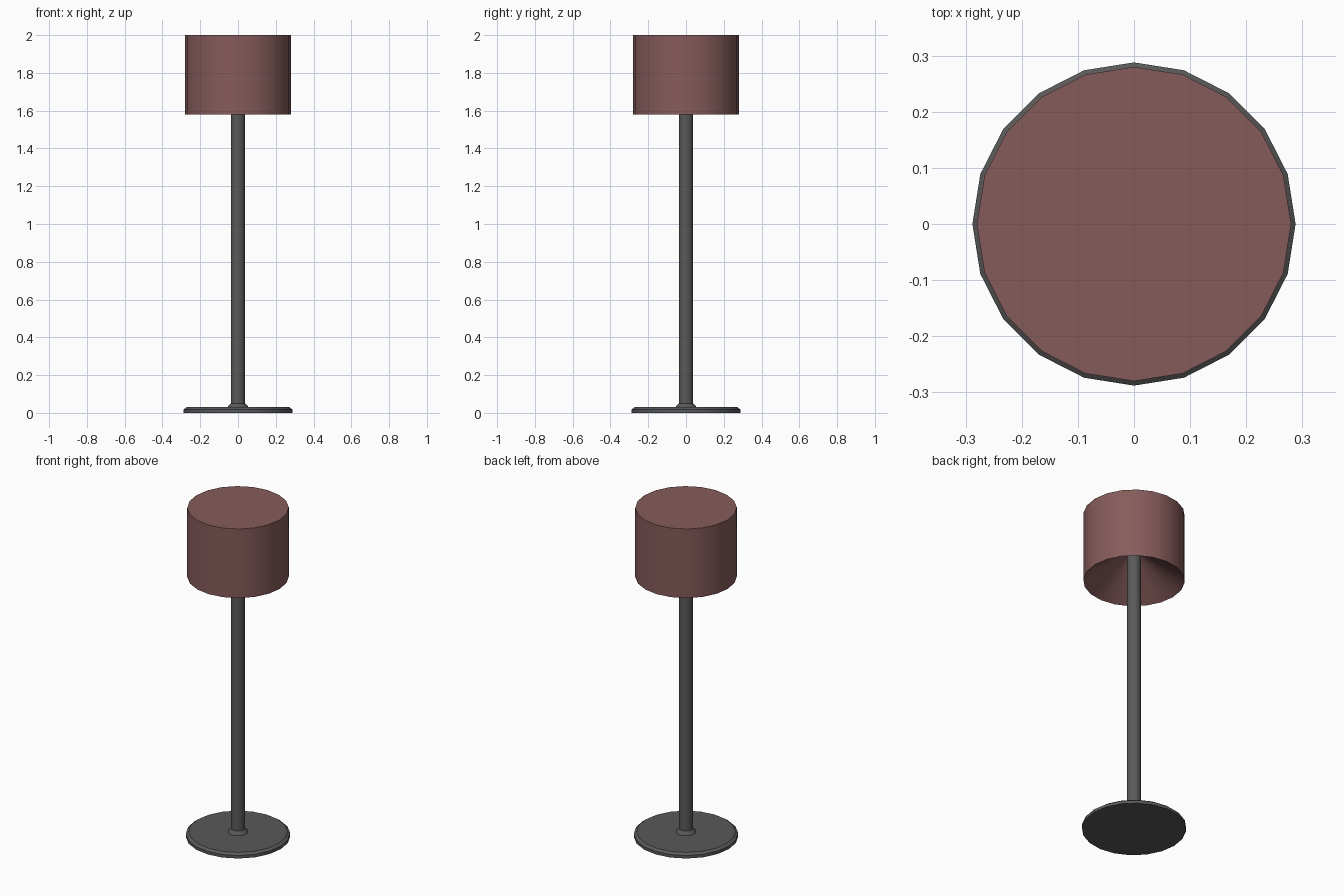
import bpy, bmesh, math

if "Cube" in bpy.data.objects:
    bpy.data.objects.remove(bpy.data.objects["Cube"])

SIDES = 20


def lathe(name, profile, color=None):
    """Revolve (radius, z) points around z; radius 0 closes to a flat cap."""
    bm = bmesh.new()
    rings = []
    for r, z in profile:
        rings.append([bm.verts.new((r * math.cos(2 * math.pi * i / SIDES),
                                    r * math.sin(2 * math.pi * i / SIDES), z))
                      for i in range(SIDES)])
    for a, b in zip(rings, rings[1:]):
        for i in range(SIDES):
            j = (i + 1) % SIDES
            bm.faces.new((a[i], a[j], b[j], b[i]))
    return bm, rings, name, color


def finish(bm, name, color):
    bmesh.ops.recalc_face_normals(bm, faces=bm.faces)
    mesh = bpy.data.meshes.new(name)
    bm.to_mesh(mesh)
    bm.free()
    obj = bpy.data.objects.new(name, mesh)
    bpy.context.collection.objects.link(obj)
    if color:
        mat = bpy.data.materials.new(name + "_colour")
        mat.diffuse_color = color
        mat.use_nodes = True
        mat.node_tree.nodes["Principled BSDF"].inputs["Base Color"].default_value = mat.diffuse_color
        mesh.materials.append(mat)
    bpy.ops.object.select_all(action='DESELECT')
    obj.select_set(True)
    bpy.context.view_layer.objects.active = obj
    bpy.ops.object.shade_smooth_by_angle(angle=math.radians(30))


def turned_part(name, profile, color=None):
    bm, rings, name, color = lathe(name, profile, color)
    # flat caps on both ends
    bm.faces.new(rings[0])
    bm.faces.new(rings[-1])
    finish(bm, name, color)


GREY = (0.1, 0.1, 0.1, 1)
RED = (0.24, 0.105, 0.105, 1)

# Stand: disc foot with chamfered rim, small collar and pole
turned_part("stand", [(0.288, 0), (0.288, 0.018), (0.272, 0.03), (0.055, 0.03),
                      (0.05, 0.038), (0.038, 0.05), (0.038, 1.77)], GREY)

# Drum shade: flat top, straight wall, conical hollow rising to the pole
turned_part("shade", [(0.036, 1.75), (0.28, 1.58), (0.28, 2.0)], RED)
